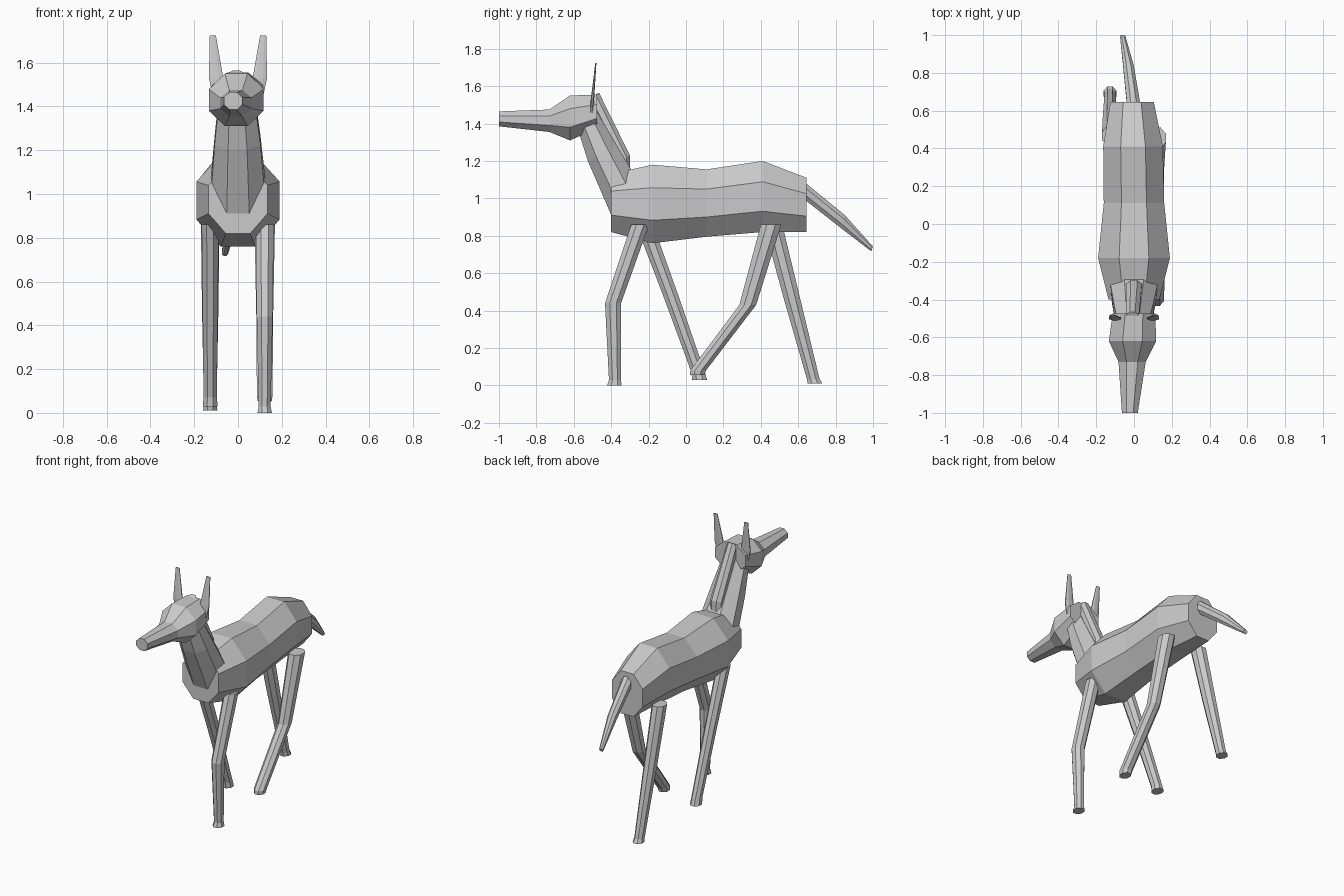
import bpy
import bmesh
import math
from mathutils import Vector

cube = bpy.data.objects.get("Cube")
if cube:
    bpy.data.objects.remove(cube, do_unlink=True)

grey = bpy.data.materials.new("plain grey")
grey.use_nodes = True
colour = (0.6, 0.6, 0.6, 1)
grey.diffuse_color = colour
grey.node_tree.nodes["Principled BSDF"].inputs["Base Color"].default_value = colour


def loft(name, rings, sides=8):
    """Skin flat-sided rings given as (centre, half-axis u, half-axis v)."""
    bm = bmesh.new()
    loops = []
    grow = 1 / math.cos(math.pi / sides)
    for centre, u, v in rings:
        c, u, v = Vector(centre), Vector(u) * grow, Vector(v) * grow
        loop = []
        for i in range(sides):
            a = (i + 0.5) * math.tau / sides
            loop.append(bm.verts.new(c + u * math.cos(a) + v * math.sin(a)))
        loops.append(loop)
    for low, high in zip(loops, loops[1:]):
        for i in range(sides):
            j = (i + 1) % sides
            bm.faces.new((low[i], low[j], high[j], high[i]))
    bm.faces.new(loops[0])
    bm.faces.new(loops[-1])
    bmesh.ops.recalc_face_normals(bm, faces=bm.faces)
    mesh = bpy.data.meshes.new(name)
    bm.to_mesh(mesh)
    bm.free()
    mesh.materials.append(grey)
    obj = bpy.data.objects.new(name, mesh)
    bpy.context.collection.objects.link(obj)
    return obj


def along_y(sections):
    """Upright rings from (y, centre x, half width, top, bottom)."""
    return [((x, y, (top + low) / 2), (w, 0, 0), (0, 0, (top - low) / 2))
            for y, x, w, top, low in sections]


def side_rings(sections):
    """Tilted rings from (half width, x, front y, front z, back y, back z)."""
    return [((x, (fy + by) / 2, (fz + bz) / 2), (w, 0, 0),
             (0, (by - fy) / 2, (bz - fz) / 2))
            for w, x, fy, fz, by, bz in sections]


# Trunk
loft("body", along_y([
    (-0.40, 0, 0.135, 1.13, 0.82),
    (-0.18, 0, 0.19, 1.18, 0.76),
    (0.11, 0, 0.16, 1.155, 0.795),
    (0.41, -0.005, 0.158, 1.20, 0.82),
    (0.645, -0.01, 0.115, 1.11, 0.82)]))

# Head and long muzzle
loft("head", along_y([
    (-0.475, 0, 0.113, 1.555, 1.375),
    (-0.62, -0.008, 0.125, 1.55, 1.31),
    (-0.73, -0.01, 0.072, 1.475, 1.355),
    (-1.0, -0.022, 0.042, 1.465, 1.385)]))

# Neck and mane ridge
loft("neck", side_rings([
    (0.125, 0, -0.395, 0.90, -0.285, 1.14),
    (0.105, -0.002, -0.525, 1.20, -0.375, 1.29),
    (0.085, -0.005, -0.575, 1.36, -0.475, 1.46)]))
loft("mane", side_rings([
    (0.042, 0, -0.36, 1.13, -0.298, 1.16),
    (0.042, 0, -0.36, 1.20, -0.30, 1.23),
    (0.034, -0.008, -0.53, 1.53, -0.465, 1.565)]))

# Tail
loft("tail", side_rings([
    (0.036, 0, 0.60, 1.02, 0.63, 1.09),
    (0.028, -0.03, 0.83, 0.84, 0.85, 0.91),
    (0.014, -0.06, 0.99, 0.717, 1.0, 0.742)]))

# Thin upright ears
for side, label in ((1, "left"), (-1, "right")):
    loft(label + "_ear", [
        ((side * 0.10, -0.505, 1.46), (0.018, 0, 0), (0, 0.008, 0)),
        ((side * 0.10, -0.50, 1.53), (0.033, 0, 0), (0, 0.009, 0)),
        ((side * 0.115, -0.482, 1.725), (0.014, 0, 0), (0, 0.003, 0))])

# Legs in mid-stride: x of the leg, then (y, z, radius) down to the hoof
legs = {
    "front_left_leg": (0.122, [(-0.245, 0.86, 0.048), (-0.39, 0.44, 0.043),
                               (-0.38, 0.03, 0.032), (-0.383, 0.0, 0.039)]),
    "front_right_leg": (-0.127, [(-0.222, 0.86, 0.046), (-0.085, 0.49, 0.041),
                                 (0.065, 0.07, 0.036), (0.073, 0.03, 0.04)]),
    "hind_left_leg": (0.122, [(0.455, 0.86, 0.055), (0.33, 0.43, 0.045),
                              (0.065, 0.08, 0.042), (0.06, 0.055, 0.038)]),
    "hind_right_leg": (-0.127, [(0.465, 0.86, 0.05), (0.565, 0.47, 0.044),
                                (0.68, 0.035, 0.034), (0.69, 0.01, 0.039)]),
}
for name, (x, path) in legs.items():
    loft(name, [((x, y, z), (r * 0.85, 0, 0), (0, r, 0)) for y, z, r in path])
